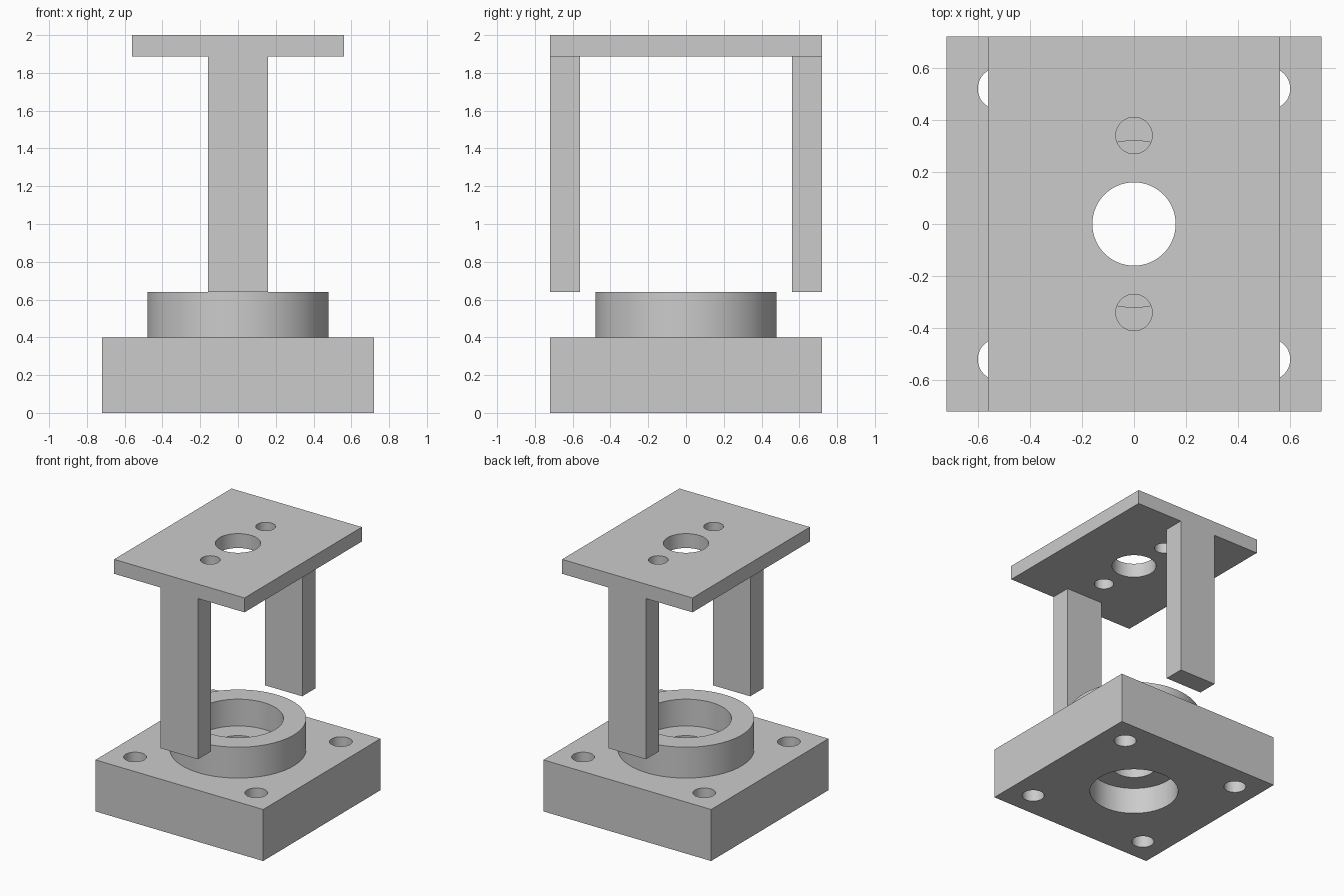
import bpy
import bmesh
import math
from mathutils import Matrix, Vector

old = bpy.data.objects.get("Cube")
if old:
    bpy.data.objects.remove(old, do_unlink=True)

grey = bpy.data.materials.new("plain grey")
grey.use_nodes = True
colour = (0.6, 0.6, 0.6, 1)
grey.diffuse_color = colour
grey.node_tree.nodes["Principled BSDF"].inputs["Base Color"].default_value = colour


def add_object(name, bm):
    bmesh.ops.recalc_face_normals(bm, faces=bm.faces[:])
    mesh = bpy.data.meshes.new(name)
    bm.to_mesh(mesh)
    bm.free()
    mesh.materials.append(grey)
    obj = bpy.data.objects.new(name, mesh)
    bpy.context.scene.collection.objects.link(obj)
    return obj


def box(name, low, high):
    low, high = Vector(low), Vector(high)
    bm = bmesh.new()
    bmesh.ops.create_cube(bm, size=1, matrix=Matrix.Translation((low + high) / 2)
                          @ Matrix.Diagonal((*(high - low), 1)))
    return add_object(name, bm)


def drill(obj, x, y, radius, z0, z1):
    """Cut one round vertical hole between two heights."""
    bm = bmesh.new()
    bmesh.ops.create_cone(bm, cap_ends=True, segments=64, radius1=radius,
                          radius2=radius, depth=z1 - z0,
                          matrix=Matrix.Translation((x, y, (z0 + z1) / 2)))
    cutter = add_object("hole_cutter", bm)
    cutter.hide_render = True
    mod = obj.modifiers.new("hole", 'BOOLEAN')
    mod.operation = 'DIFFERENCE'
    mod.solver = 'EXACT'
    mod.object = cutter
    select(obj)
    bpy.ops.object.modifier_apply(modifier=mod.name)
    bpy.data.objects.remove(cutter, do_unlink=True)


def select(obj):
    for other in bpy.context.selected_objects:
        other.select_set(False)
    obj.select_set(True)
    bpy.context.view_layer.objects.active = obj


def smooth(obj):
    select(obj)
    bpy.ops.object.shade_smooth_by_angle(angle=math.radians(30))


def lathe(name, profile, segments=64):
    """Revolve a closed radius/height loop around z."""
    bm = bmesh.new()
    verts = [bm.verts.new((r, 0, z)) for r, z in profile]
    edges = [bm.edges.new((a, b)) for a, b in zip(verts, verts[1:] + verts[:1])]
    bmesh.ops.spin(bm, geom=verts + edges, cent=(0, 0, 0), axis=(0, 0, 1),
                   angle=math.tau, steps=segments, use_merge=True)
    bmesh.ops.remove_doubles(bm, verts=bm.verts[:], dist=0.0001)
    return add_object(name, bm)


# Square base with a bottom recess, a shaft hole and four corner holes
base = box("base_block", (-0.72, -0.72, 0), (0.72, 0.72, 0.4))
drill(base, 0, 0, 0.32, -0.1, 0.208)
drill(base, 0, 0, 0.16, 0.1, 0.5)
for x in (-0.52, 0.52):
    for y in (-0.52, 0.52):
        drill(base, x, y, 0.08, -0.1, 0.5)
smooth(base)

# Round hub with a stepped bore
hub = lathe("bearing_hub", [(0.16, 0.4), (0.48, 0.4), (0.48, 0.64),
                            (0.32, 0.64), (0.32, 0.432), (0.16, 0.432)])
smooth(hub)

# Top plate with a central hole and two fixing holes
plate = box("top_plate", (-0.56, -0.72, 1.888), (0.56, 0.72, 2))
for y, radius in ((0, 0.16), (-0.34, 0.07), (0.34, 0.07)):
    drill(plate, 0, y, radius, 1.8, 2.1)
smooth(plate)

# Legs hanging from the front and back edges of the plate
box("front_leg", (-0.16, -0.72, 0.64), (0.16, -0.56, 1.888))
box("back_leg", (-0.16, 0.56, 0.64), (0.16, 0.72, 1.888))
